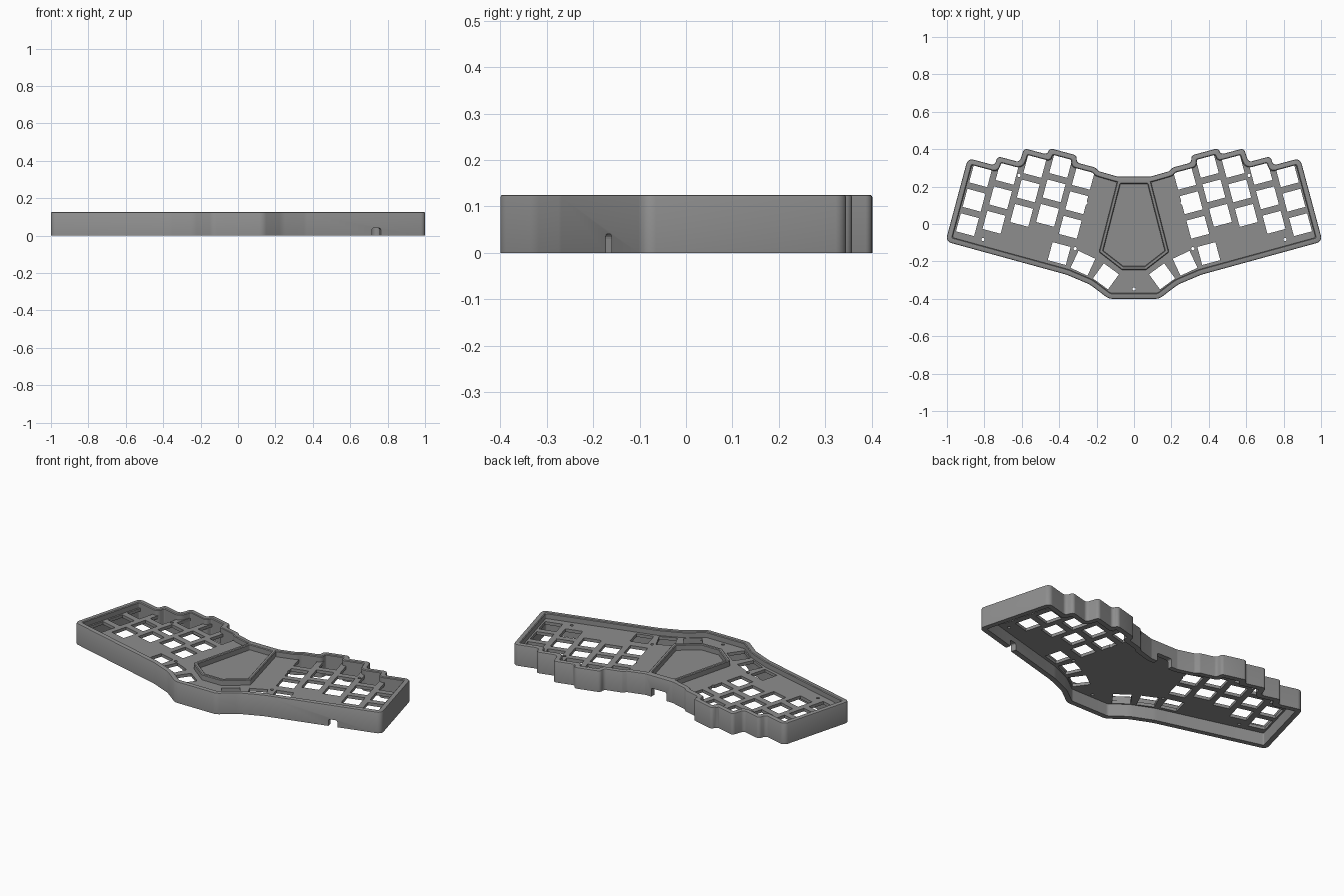
import bpy, bmesh, math
from mathutils import Vector, Matrix
from mathutils.geometry import delaunay_2d_cdt

if "Cube" in bpy.data.objects:
    bpy.data.objects.remove(bpy.data.objects["Cube"])

TILT = math.radians(15)
R = Vector((math.cos(TILT), math.sin(TILT)))    # along a key row, right half
U = Vector((-math.sin(TILT), math.cos(TILT)))   # up a key column, right half
TOP, PLATE_TOP, PLATE_LOW, WALL = 0.125, 0.092, 0.074, 0.03

grey = bpy.data.materials.new("case grey")
grey.diffuse_color = (0.27, 0.27, 0.27, 1)
grey.use_nodes = True
grey.node_tree.nodes["Principled BSDF"].inputs["Base Color"].default_value = grey.diffuse_color


def tilted(a, b):
    return R * a + U * b


def mirrored(half):
    """Clockwise loop from the right half, back to front."""
    return half + [(Vector((-p.x, p.y)), r) for p, r in reversed(half)]


def rounded(loop, inset, segments=6):
    """Inset a clockwise loop of (point, radius) and round its corners."""
    n = len(loop)
    pts, turns = [], []
    for i in range(n):
        p = loop[i][0]
        d0 = (p - loop[i - 1][0]).normalized()
        d1 = (loop[(i + 1) % n][0] - p).normalized()
        n0, n1 = Vector((d0.y, -d0.x)), Vector((d1.y, -d1.x))
        pts.append(p + (n0 + n1) * inset / (1 + n0.dot(n1)))
        turns.append(d0.x * d1.y - d0.y * d1.x)
    out = []
    for i, p in enumerate(pts):
        a, b = pts[i - 1] - p, pts[(i + 1) % n] - p
        r = max(loop[i][1] + (inset if turns[i] > 0 else -inset), 0.008)
        half = a.angle(b) / 2
        t = min(r / math.tan(half), 0.48 * a.length, 0.48 * b.length)
        r = t * math.tan(half)
        c = p + (a.normalized() + b.normalized()).normalized() * (r / math.sin(half))
        s, e = p + a.normalized() * t - c, p + b.normalized() * t - c
        sweep = s.angle_signed(e)
        for k in range(segments + 1):
            out.append(c + Matrix.Rotation(-sweep * k / segments, 2) @ s)
    return out


def finish(name, bm, smooth=True):
    bmesh.ops.recalc_face_normals(bm, faces=bm.faces)
    mesh = bpy.data.meshes.new(name)
    bm.to_mesh(mesh)
    bm.free()
    obj = bpy.data.objects.new(name, mesh)
    bpy.context.collection.objects.link(obj)
    mesh.materials.append(grey)
    if smooth:
        bpy.ops.object.select_all(action='DESELECT')
        obj.select_set(True)
        bpy.context.view_layer.objects.active = obj
        bpy.ops.object.shade_smooth_by_angle(angle=math.radians(30))
    return obj


def ring(name, loop, profile):
    """Closed wall: profile of (inset, z) swept around a loop."""
    bm = bmesh.new()
    rows = [[bm.verts.new((p.x, p.y, z)) for p in rounded(loop, inset)]
            for inset, z in profile]
    for j, row in enumerate(rows):
        nxt = rows[(j + 1) % len(rows)]
        for i in range(len(row)):
            k = (i + 1) % len(row)
            bm.faces.new((row[i], row[k], nxt[k], nxt[i]))
    return finish(name, bm)


def inside(p, poly):
    hit = False
    for a, b in zip(poly, poly[1:] + poly[:1]):
        if (a.y > p.y) != (b.y > p.y) and p.x < a.x + (p.y - a.y) * (b.x - a.x) / (b.y - a.y):
            hit = not hit
    return hit


def sheet(name, outline, holes, low, high):
    """Flat plate with holes, triangulated and extruded."""
    pts, edges = [], []
    for poly in [outline] + holes:
        base, n = len(pts), len(poly)
        pts += poly
        edges += [(base + i, base + (i + 1) % n) for i in range(n)]
    verts, _, tris, *_ = delaunay_2d_cdt(pts, edges, [], 0, 1e-6)
    bm = bmesh.new()
    bv = [bm.verts.new((v.x, v.y, low)) for v in verts]
    for t in tris:
        mid = sum((verts[i] for i in t), Vector((0, 0))) / len(t)
        if inside(mid, outline) and not any(inside(mid, h) for h in holes):
            bm.faces.new([bv[i] for i in t])
    geom = bmesh.ops.extrude_face_region(bm, geom=bm.faces[:], use_keep_orig=True)["geom"]
    for v in geom:
        if isinstance(v, bmesh.types.BMVert):
            v.co.z = high
    bmesh.ops.delete(bm, geom=[v for v in bm.verts if not v.link_faces], context='VERTS')
    return finish(name, bm, False)


def cut(obj, x, y, angle, width, height):
    """Port notch open at the bottom of the wall."""
    bm = bmesh.new()
    bmesh.ops.create_cube(bm, size=1, matrix=Matrix.Translation((x, y, 0))
                          @ Matrix.Rotation(angle, 4, 'Z')
                          @ Matrix.Diagonal((width, 0.12, height * 2, 1)))
    top = [e for e in bm.edges if all(v.co.z > 0 for v in e.verts)
           and abs((e.verts[0].co - e.verts[1].co).length - 0.12) < 0.001]
    bmesh.ops.bevel(bm, geom=top, offset=0.01, segments=4, profile=0.5, affect='EDGES')
    cutter = finish("port_cutter", bm, False)
    cutter.hide_render = True
    cutter.hide_set(True)
    mod = obj.modifiers.new("port", 'BOOLEAN')
    mod.object, mod.operation, mod.solver = cutter, 'DIFFERENCE', 'EXACT'


# Case outline: back edge, column steps, outer side, front edge
S = 0.02
case = mirrored([
    (Vector((0.09, 0.254)), 0.03),
    (tilted(0.255, 0.224), S), (tilted(0.28, 0.238), S),
    (tilted(0.38, 0.238), S), (tilted(0.392, 0.275), S),
    (tilted(0.54, 0.275), S), (tilted(0.545, 0.239), S),
    (tilted(0.672, 0.239), S), (tilted(0.677, 0.161), S),
    (tilted(0.797, 0.161), S), (tilted(0.802, 0.11), S),
    (tilted(0.949, 0.11), 0.03), (tilted(0.949, -0.351), 0.03),
    (Vector((0.36, -0.271)), 0.15), (Vector((0.235, -0.324)), 0.15),
    (Vector((0.135, -0.4)), 0.06)])
wall = ring("case_wall", case, [(0, 0), (0, TOP - 0.005), (0.002, TOP - 0.0015),
                                (0.005, TOP), (WALL - 0.004, TOP),
                                (WALL, TOP - 0.004), (WALL, 0)])
cut(wall, 0.74, -0.168, TILT, 0.05, 0.04)
cut(wall, 0, 0.24, 0, 0.1, 0.05)


# Switch openings and screw holes in the plate
def square(c, angle, side=0.1):
    rot = Matrix.Rotation(angle, 2)
    return [c + rot @ Vector((sx, sy)) * side / 2
            for sx, sy in ((-1, -1), (1, -1), (1, 1), (-1, 1))]


def disc(x, y, r=0.009, n=16):
    return [Vector((x + r * math.cos(math.tau * i / n), y + r * math.sin(math.tau * i / n)))
            for i in range(n)]


half = []
for col, top in enumerate((0.037, 0.086, 0.16, 0.196, 0.166)):
    for row in range(3):
        half.append(square(tilted(0.859 - 0.1335 * col, top - 0.1355 * row), TILT))
for x, y, deg in ((0.4, -0.158, 15), (0.273, -0.21, 25), (0.15, -0.28, 36)):
    half.append(square(Vector((x, y)), math.radians(deg)))
for x, y in ((0.807, -0.083), (0.615, 0.26), (0.257, 0.112), (0.315, -0.132)):
    half.append(disc(x, y))
holes = half + [[Vector((-p.x, p.y)) for p in h] for h in half] + [disc(0, -0.348)]
sheet("switch_plate", rounded(case, WALL - 0.002), holes, PLATE_LOW, PLATE_TOP)

# Centre bay: raised rim around a flat floor
bay = mirrored([(Vector((0.088, 0.235)), 0.01), (Vector((0.187, -0.15)), 0.01),
                (Vector((0.065, -0.245)), 0.01)])
ring("bay_rim", bay, [(0, PLATE_TOP - 0.005), (0, TOP - 0.004), (0.004, TOP), (0.016, TOP),
                      (0.02, TOP - 0.004), (0.02, PLATE_TOP - 0.005)])
